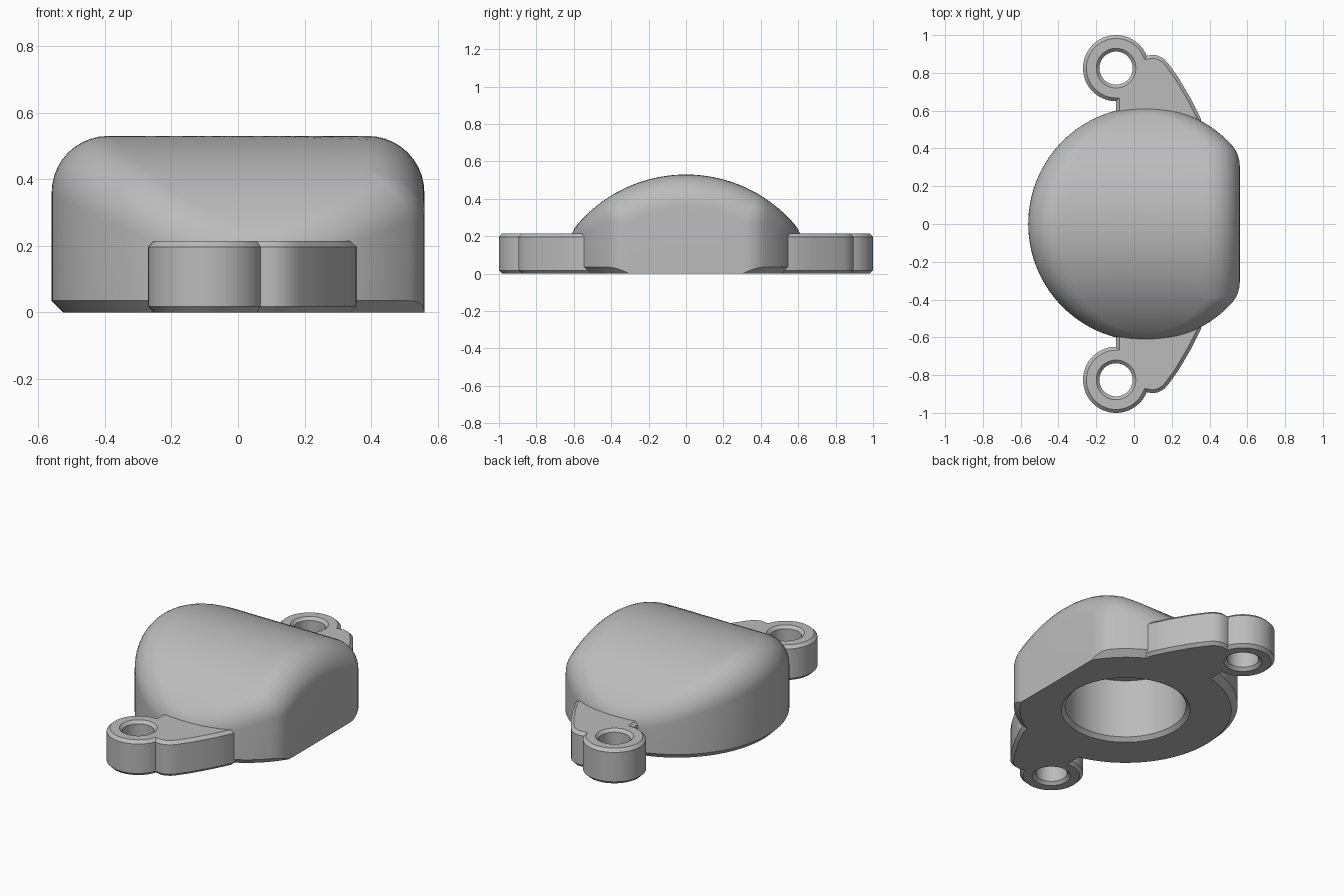
import bpy, bmesh
from math import sin, cos, radians, sqrt, atan2, hypot
from mathutils import Vector

if "Cube" in bpy.data.objects:
    bpy.data.objects.remove(bpy.data.objects["Cube"])

grey = bpy.data.materials.new("plain grey")
grey.use_nodes = True
grey.diffuse_color = (0.5, 0.5, 0.5, 1)
grey.node_tree.nodes["Principled BSDF"].inputs["Base Color"].default_value = (0.5, 0.5, 0.5, 1)


def finish(name, bm):
    """Clean a bmesh and turn it into a grey object."""
    bmesh.ops.remove_doubles(bm, verts=bm.verts, dist=0.0002)
    bmesh.ops.recalc_face_normals(bm, faces=bm.faces)
    mesh = bpy.data.meshes.new(name)
    bm.to_mesh(mesh)
    bm.free()
    obj = bpy.data.objects.new(name, mesh)
    bpy.context.collection.objects.link(obj)
    mesh.materials.append(grey)
    return obj


def smooth(obj):
    bpy.ops.object.select_all(action="DESELECT")
    obj.select_set(True)
    bpy.context.view_layer.objects.active = obj
    bpy.ops.object.shade_smooth_by_angle(angle=radians(25))


def loft(name, rings):
    """Skin a list of equal-length rings and close both ends."""
    bm = bmesh.new()
    rows = [[bm.verts.new(p) for p in ring] for ring in rings]
    n = len(rows[0])
    for a, b in zip(rows, rows[1:]):
        for i in range(n):
            j = (i + 1) % n
            bm.faces.new((a[i], a[j], b[j], b[i]))
    for row in (rows[0], rows[-1]):
        bm.faces.new(row)
    return finish(name, bm)


# Housing: truncated disc with a barrel-shaped roof and a rolled edge
CX, RAD, FLAT, FILLET = 0.06, 0.62, 0.56, 0.17
ROOF, TOP = 0.765, 0.53
AXIS = TOP - ROOF
inner = RAD - FILLET
corner_x = FLAT - FILLET
corner_y = sqrt(inner ** 2 - (corner_x - CX) ** 2)
turn = atan2(corner_y, corner_x - CX)

# Each outline sample is a fillet centre and an outward direction
samples = []
for i in range(8):                       # first rounded corner
    a = turn * i / 8
    samples.append((Vector((corner_x, corner_y, 0)), Vector((cos(a), sin(a), 0))))
arc = radians(360) - 2 * turn
for i in range(97):                      # round side
    a = turn + arc * i / 96
    d = Vector((cos(a), sin(a), 0))
    samples.append((Vector((CX, 0, 0)) + d * inner, d))
for i in range(1, 9):                    # second rounded corner
    a = -turn * (1 - i / 8)
    samples.append((Vector((corner_x, -corner_y, 0)), Vector((cos(a), sin(a), 0))))
for i in range(1, 12):                   # flat end
    samples.append((Vector((corner_x, corner_y * (i / 6 - 1), 0)), Vector((1, 0, 0))))

CHAMFER = 0.035
wall = [c + d * FILLET for c, d in samples]


def bore_ring(radius, z):
    ring = []
    for p in wall:
        a = atan2(p.y, p.x - CX)
        ring.append((CX + radius * cos(a), radius * sin(a), z))
    return ring


base, lower = [], []
for p in wall:
    dist = hypot(p.x - CX, p.y)
    k = min(1, (RAD - CHAMFER) / dist)
    base.append((CX + (p.x - CX) * k, p.y * k, 0))
    lower.append((p.x, p.y, max(0, dist - RAD + CHAMFER)))

rings = [bore_ring(0.335, 0.38), bore_ring(0.335, 0.022), bore_ring(0.357, 0), base, lower]

STEPS = 10
for s in range(STEPS + 1):               # rolled edge
    ring = []
    for c, d in samples:
        centre = Vector((c.x, c.y, AXIS + sqrt((ROOF - FILLET) ** 2 - c.y ** 2)))
        up = Vector((0, c.y, centre.z - AXIS)).normalized()
        ring.append(centre + d.slerp(up, s / STEPS) * FILLET)
    rings.append(ring)
edge = rings[-1]
for s in range(1, 12):                   # barrel roof
    k = 1 - s / 11.2
    ring = []
    for p in edge:
        y = p.y * k
        ring.append((CX + (p.x - CX) * k, y, AXIS + sqrt(ROOF ** 2 - y ** 2)))
    rings.append(ring)
smooth(loft("housing", rings))


# Mounting ears: round boss and web in one chamfered plate, with a drilled hole
EAR_X, EAR_Y, EAR_R, EAR_TOP = -0.095, 0.825, 0.175, 0.215
WEB = [(0.1, 0.896), (0.13, 0.89), (0.16, 0.873), (0.185, 0.845), (0.235, 0.775),
       (0.30, 0.665), (0.355, 0.555), (0.36, 0.45), (-0.095, 0.45)]


def mounting_ear(name, side):
    outline = []
    for i in range(49):
        a = radians(270 - (270 - 22) * i / 48)
        outline.append((EAR_X + EAR_R * cos(a), EAR_Y + EAR_R * sin(a)))
    outline += WEB
    bm = bmesh.new()
    face = bm.faces.new([bm.verts.new((x, y * side, 0)) for x, y in outline])
    out = bmesh.ops.extrude_face_region(bm, geom=[face])
    raised = [v for v in out["geom"] if isinstance(v, bmesh.types.BMVert)]
    bmesh.ops.translate(bm, verts=raised, vec=(0, 0, EAR_TOP))
    bmesh.ops.recalc_face_normals(bm, faces=bm.faces)
    rims = [e for e in bm.edges if abs(e.verts[0].co.z - e.verts[1].co.z) < 0.001]
    bmesh.ops.bevel(bm, geom=rims, offset=0.018, segments=1, affect="EDGES")
    ear = finish(name, bm)

    profile = [(0.125, -0.02), (0.088, 0.017), (0.088, EAR_TOP - 0.017), (0.125, EAR_TOP + 0.02)]
    drill = loft("drill", [[(EAR_X + r * cos(radians(a)), EAR_Y * side + r * sin(radians(a)), z)
                            for a in range(0, 360, 8)] for r, z in profile])
    drill.hide_render = True
    cut = ear.modifiers.new("hole", "BOOLEAN")
    cut.operation, cut.solver, cut.object = "DIFFERENCE", "EXACT", drill
    bpy.context.view_layer.objects.active = ear
    bpy.ops.object.modifier_apply(modifier=cut.name)
    bpy.data.objects.remove(drill)
    smooth(ear)


mounting_ear("front_mounting_ear", -1)
mounting_ear("back_mounting_ear", 1)
